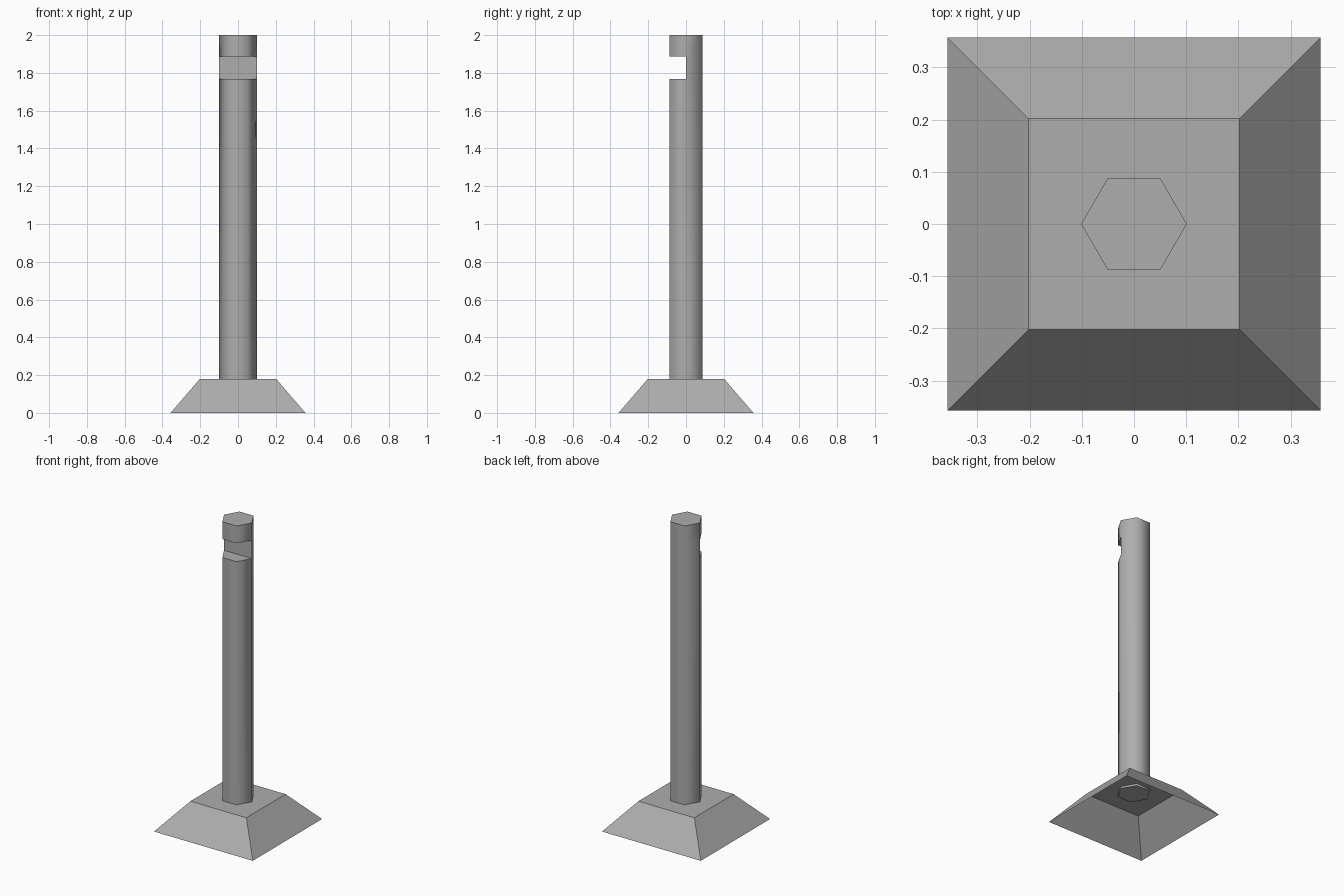
import bpy, bmesh
from math import cos, sin, radians

if "Cube" in bpy.data.objects:
    bpy.data.objects.remove(bpy.data.objects["Cube"])

# Mid grey metal shared by both parts
grey = bpy.data.materials.new("dark_grey")
grey.diffuse_color = (0.42, 0.42, 0.42, 1)
grey.use_nodes = True
grey.node_tree.nodes["Principled BSDF"].inputs["Base Color"].default_value = grey.diffuse_color


def ring(bm, radius, z, sides, turn=0):
    step = 360 / sides
    return [bm.verts.new((radius * cos(radians(turn + i * step)),
                          radius * sin(radians(turn + i * step)), z)) for i in range(sides)]


def finish(name, bm):
    mesh = bpy.data.meshes.new(name)
    bm.to_mesh(mesh)
    bm.free()
    mesh.materials.append(grey)
    obj = bpy.data.objects.new(name, mesh)
    bpy.context.collection.objects.link(obj)
    return obj


# Base: sloped square shell, open underneath
bm = bmesh.new()
low = ring(bm, 0.357 * 2 ** 0.5, 0, 4, 45)
high = ring(bm, 0.202 * 2 ** 0.5, 0.18, 4, 45)
for i in range(4):
    j = (i + 1) % 4
    bm.faces.new((low[i], low[j], high[j], high[i]))
bm.faces.new(high)
finish("base", bm)

# Post: hexagonal bar pushed slightly through the base, front half notched near the top
bm = bmesh.new()
levels = [ring(bm, 0.101, z, 6) for z in (0.167, 1.767, 1.887, 2.0)]
for k in range(3):
    a, b = levels[k], levels[k + 1]
    for i in range(6):
        j = (i + 1) % 6
        if k == 1 and i >= 3:
            continue  # open front of the notch
        bm.faces.new((a[i], a[j], b[j], b[i]))
bm.faces.new(levels[0][::-1])
bm.faces.new(levels[3])

# Notch back wall, floor and ceiling
a, b = levels[1], levels[2]
bm.faces.new((a[3], a[0], b[0], b[3]))
bm.faces.new((a[3], a[4], a[5], a[0]))
bm.faces.new((b[0], b[5], b[4], b[3]))
post = finish("post", bm)

# Soft shading around the bar, crisp ends and notch
bpy.context.view_layer.objects.active = post
post.select_set(True)
bpy.ops.object.shade_smooth_by_angle(angle=radians(65))
